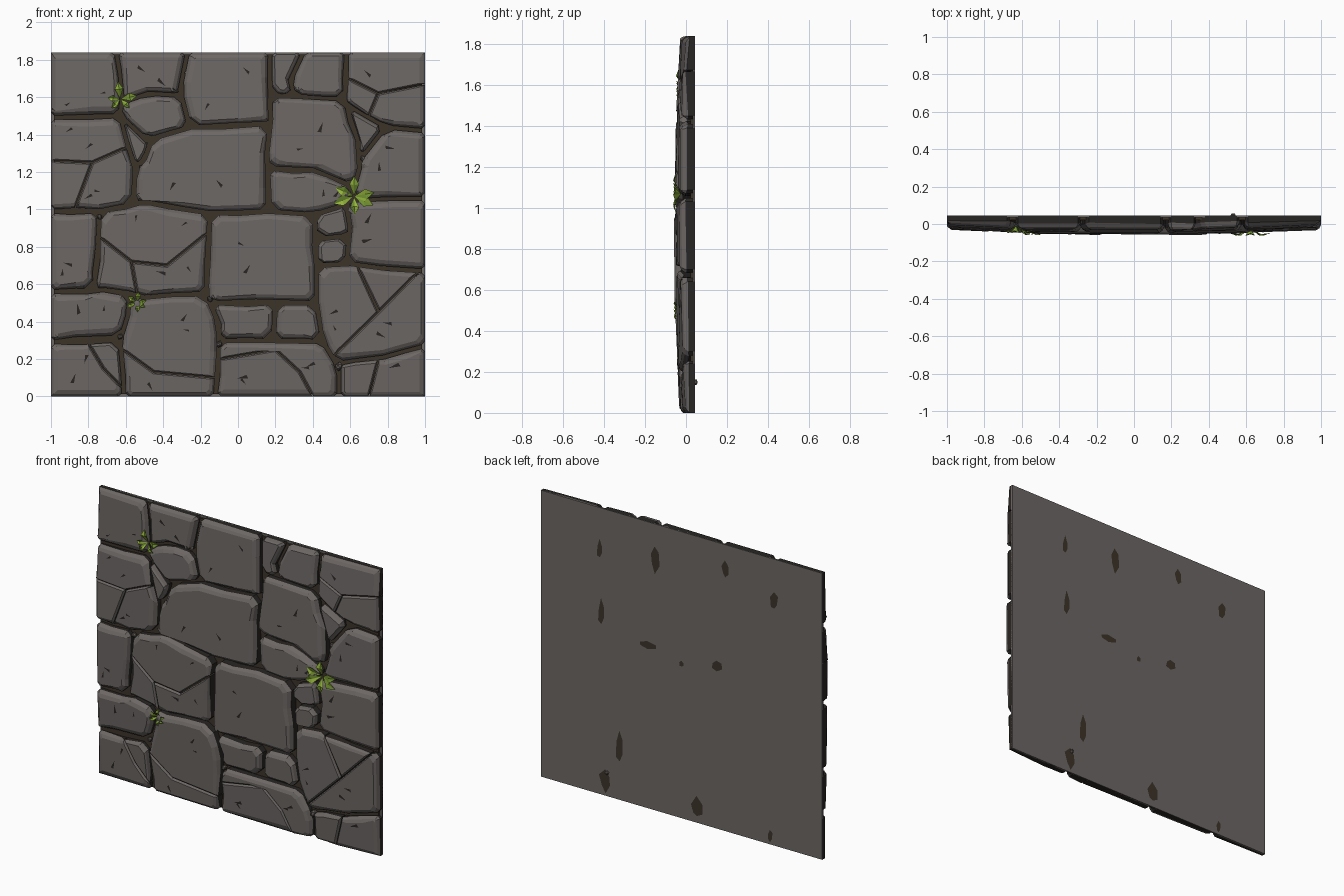
import bpy, bmesh, math, random
from mathutils import Vector as V, Matrix

if "Cube" in bpy.data.objects:
    bpy.data.objects.remove(bpy.data.objects["Cube"])

random.seed(4)
H, BACK = 1.84, 0.045


def material(name, rgb):
    m = bpy.data.materials.new(name)
    m.diffuse_color = (*rgb, 1)
    m.use_nodes = True
    m.node_tree.nodes["Principled BSDF"].inputs["Base Color"].default_value = m.diffuse_color
    return m


STONE = material("grey stone", (0.152, 0.137, 0.130))
DARK = material("dark crevice", (0.022, 0.019, 0.017))
MORTAR = material("brown earth", (0.045, 0.034, 0.022))
PEBBLE = material("pebble grey", (0.115, 0.10, 0.09))
LEAF = material("leaf green", (0.30, 0.46, 0.045))
LEAF_DARK = material("leaf shade green", (0.16, 0.28, 0.03))

# Joint paths between stones: each one splits the cell it runs through
UPPER = [
    [(-1, .99), (-.74, .99), (-.5, 1.04), (-.15, .98), (.16, .99), (.4, .97), (.53, 1.01), (.61, 1.05), (1, 1.06)],
    [(.17, 1.84), (.175, 1.48), (.155, 1.3), (.17, .99)],
    [(-1, 1.49), (-.63, 1.5), (-.49, 1.37), (-.25, 1.44), (.16, 1.46)],
    [(-.65, 1.84), (-.62, 1.6), (-.63, 1.5)],
    [(-.27, 1.84), (-.31, 1.64), (-.26, 1.44)],
    [(-.62, 1.57), (-.48, 1.62), (-.3, 1.61)],
    [(-.63, 1.5), (-.55, 1.22), (-.56, 1.03)],
    [(-.46, 1.38), (-.5, 1.27), (-.55, 1.21)],
    [(.17, 1.61), (.57, 1.59), (.64, 1.37), (.65, 1.22), (.6, 1.05)],
    [(.17, 1.22), (.4, 1.21), (.62, 1.12)],
    [(.58, 1.84), (.575, 1.59)],
    [(.35, 1.84), (.28, 1.69), (.3, 1.6)],
    [(.58, 1.56), (.79, 1.44), (1, 1.42)],
    [(.79, 1.44), (.65, 1.26)],
]
LOWER = [
    [(-.15, .98), (-.17, .55), (-.1, .38), (-.12, 0)],
    [(-1, .56), (-.72, .57), (-.5, .53), (-.17, .55)],
    [(-.74, .99), (-.75, .8), (-.77, .57)],
    [(-.58, .54), (-.59, .43), (-.63, .3), (-.61, 0)],
    [(-1, .29), (-.63, .32)],
    [(.41, .97), (.42, .7), (.42, .5), (.45, .3), (.54, .15), (.54, 0)],
    [(-.15, .5), (.42, .5)],
    [(-.1, .3), (.45, .29)],
    [(.2, .5), (.19, .3)],
    [(.42, .7), (.6, .71), (1, .67)],
    [(.58, 1.03), (.6, .9), (.58, .71)],
    [(.42, .84), (.6, .86)],
    [(.53, .18), (.78, .21), (1, .27)],
]
# Cracks inside single stones
CRACKS = [
    [(-1, 1.26), (-.78, 1.25), (-.6, 1.33)], [(-.78, 1.25), (-.87, .99)],
    [(.58, 1.7), (.75, 1.62), (1, 1.67)], [(.75, 1.62), (.7, 1.5)],
    [(-.74, .85), (-.57, .72), (-.38, .7), (-.16, .87)], [(-.57, .72), (-.54, .55)],
    [(.96, .67), (.75, .45), (.5, .2)], [(.64, .7), (.74, .47)],
    [(-.61, .25), (-.45, .13), (-.12, .1)],
    [(-.1, .2), (.2, .25), (.33, .13), (.4, 0)],
    [(-.8, .31), (-.72, .15), (-.62, .05)], [(.75, .2), (.7, 0)],
]


def nearest(poly, p):
    best = None
    for i, a in enumerate(poly):
        e = poly[(i + 1) % len(poly)] - a
        t = max(0, min(1, (p - a).dot(e) / max(e.length_squared, 1e-9)))
        d = (a + e * t - p).length
        if best is None or d < best[0]:
            best = (d, i, t, a + e * t)
    return best


def inside(poly, p):
    hit = False
    for a, b in zip(poly, poly[1:] + poly[:1]):
        if (a.y > p.y) != (b.y > p.y) and p.x < a.x + (b.x - a.x) * (p.y - a.y) / (b.y - a.y):
            hit = not hit
    return hit


def clean(poly, gap):
    out = []
    for p in poly:
        if not out or (p - out[-1]).length > gap:
            out.append(p)
    while len(out) > 3 and (out[0] - out[-1]).length <= gap:
        out.pop()
    return out


def split(cells, path, gap):
    """Cut the cell under the middle of the path; cells are (outline, parent outline)."""
    path = [V(p) for p in path]
    k = len(path) // 2
    mid = (path[k - 1] + path[k]) / 2
    for n, (poly, parent) in enumerate(cells):
        if inside(poly, mid):
            a, b = nearest(poly, path[0]), nearest(poly, path[-1])
            if a[1] + a[2] > b[1] + b[2]:
                a, b, path = b, a, path[::-1]
            inner = path[1:-1]
            one = [a[3]] + poly[a[1] + 1:b[1] + 1] + [b[3]] + inner[::-1]
            two = [b[3]] + poly[b[1] + 1:] + poly[:a[1] + 1] + [a[3]] + inner
            cells[n:n + 1] = [(clean(q, gap), parent) for q in (one, two)]
            return


def offset(poly, dist):
    """Move every edge inward by its own distance."""
    out, n = [], len(poly)
    for i, p in enumerate(poly):
        e1, e2 = (p - poly[i - 1]).normalized(), (poly[(i + 1) % n] - p).normalized()
        n1, n2, d1, d2 = V((-e1.y, e1.x)), V((-e2.y, e2.x)), dist[i - 1], dist[i]
        det = n1.x * n2.y - n1.y * n2.x
        v = (n1 * d1 + n2 * d2) / 2
        if abs(det) > .3:
            v = V((d1 * n2.y - d2 * n1.y, d2 * n1.x - d1 * n2.x)) / det
        lim = 2.5 * max(d1, d2)
        out.append(p + (v * (lim / v.length) if v.length > lim else v))
    return out


def on_border(p):
    return int(abs(p.x) > .999) + int(p.y < .001 or p.y > H - .001)


def chisel(poly):
    """Shrink a cell to its joint gap, clip its corners and roughen long edges."""
    n = len(poly)
    poly = offset(poly, [0 if on_border((poly[i] + poly[(i + 1) % n]) / 2) else .011 for i in range(n)])
    out = []
    for i, p in enumerate(poly):
        a, b = poly[i - 1] - p, poly[(i + 1) % n] - p
        turn = a.x * b.y - a.y * b.x        # negative at convex corners
        if on_border(p) < 2 and turn < -.35 * a.length * b.length:
            c = .018 if on_border(p) else random.uniform(.025, .045)
            out += [p + a.normalized() * min(c, a.length * .3), p + b.normalized() * min(c, b.length * .3)]
        else:
            out.append(p)
        if b.length > .22 and not on_border(p + b / 2):
            m = p + b * random.uniform(.35, .65)
            out.append(m + V((-b.y, b.x)).normalized() * random.uniform(-.006, .01))
    return clean(out, .01)


def make(name, bm, mats):
    me = bpy.data.meshes.new(name)
    bm.to_mesh(me)
    bm.free()
    for m in mats:
        me.materials.append(m)
    ob = bpy.data.objects.new(name, me)
    bpy.context.collection.objects.link(ob)
    return ob


def box(name, x, y0, y1, z0, z1, mat):
    bm = bmesh.new()
    bmesh.ops.create_cube(bm, size=1, matrix=Matrix.Translation((0, (y0 + y1) / 2, (z0 + z1) / 2))
                          @ Matrix.Diagonal((2 * x, y1 - y0, z1 - z0, 1)))
    make(name, bm, [mat])


def dome(x, z):
    return -.056 + .028 * (x * x + ((z - H / 2) / (H / 2)) ** 2)


def stone(name, poly, parent):
    n = len(poly)
    crack = [nearest(parent, (poly[i] + poly[(i + 1) % n]) / 2)[0] > .004 for i in range(n)]
    poly = offset(poly, [.003 if c else 0 for c in crack])
    area = abs(sum(a.x * b.y - b.x * a.y for a, b in zip(poly, poly[1:] + poly[:1]))) / 2
    wide = min(.036, .13 * math.sqrt(area))
    w = [.007 if c else wide * random.uniform(.55, 1.15) for c in crack]
    c = sum(poly, V((0, 0))) / n
    # flat face tangent to the gently domed wall, with a small random tilt
    gx = .056 * c.x + random.uniform(-.02, .02)
    gz = .056 * (c.y - H / 2) / (H / 2) ** 2 + random.uniform(-.02, .02)
    face = lambda p: dome(c.x, c.y) + gx * (p.x - c.x) + gz * (p.y - c.y)
    drop = [.013 if crack[i] or crack[i - 1] else random.uniform(.026, .036) for i in range(n)]
    rings = [(poly, [BACK - .003] * n),
             (poly, [min(.018, face(p) + d) for p, d in zip(poly, drop)])]
    mid, top = offset(poly, [k * .4 for k in w]), offset(poly, w)
    rings += [(mid, [face(p) + d * .33 for p, d in zip(mid, drop)]), (top, [face(p) for p in top])]
    bm = bmesh.new()
    vs = [[bm.verts.new((p.x, y, p.y)) for p, y in zip(*r)] for r in rings]
    for k in range(3):
        for i in range(n):
            j = (i + 1) % n
            f = bm.faces.new((vs[k][i], vs[k][j], vs[k + 1][j], vs[k + 1][i]))
            f.material_index = 1 if k == 0 else 0
    bm.faces.new(vs[3])
    # small dark chips on the larger faces
    for _ in range(2 if area > .06 else 0):
        p = random.choice(top).lerp(c, random.uniform(.25, .7))
        t, s = random.uniform(0, 6.28), random.uniform(.018, .035)
        pts = [p + V((math.cos(t + a), math.sin(t + a))) * s * r for a, r in ((0, 1), (2.7, .9), (3.5, .7))]
        if all(inside(top, q) for q in pts):
            bm.faces.new([bm.verts.new((q.x, face(q) - .0015, q.y)) for q in pts]).material_index = 1
    make(name, bm, [STONE, DARK])


# Stones
cells = [([V((-1, 0)), V((1, 0)), V((1, H)), V((-1, H))], None)]
for path in UPPER + LOWER:
    split(cells, path, .02)
cells = [(q, q) for q in (chisel(poly) for poly, _ in cells)]
for path in CRACKS:
    split(cells, path, .008)
for i, (poly, parent) in enumerate(cells):
    stone(f"stone_{i + 1:02d}", poly, parent)

# Mortar bed and flat stone back
box("mortar_bed", .985, .021, .036, .012, H - .012, MORTAR)
box("stone_back", 1, .034, BACK, 0, H, STONE)

# Earth patches showing on the back: x, z, width, height
PATCHES = [(.19, 1.62, .08, .2), (.58, 1.57, .05, .13), (-.31, 1.68, .06, .13), (-.66, 1.57, .06, .13),
           (.57, 1.17, .06, .18), (.24, 1.05, .18, .06), (0, .99, .04, .05), (-.25, 1.05, .09, .08),
           (.44, .34, .06, .22), (.54, .1, .1, .18), (-.11, .09, .1, .15), (-.63, .05, .04, .1)]
bm = bmesh.new()
for x, z, w, h in PATCHES:
    ring = [(a, random.uniform(.6, 1.1)) for a in (.3, 1.5, 2.6, 3.6, 4.7, 5.6)]
    bm.faces.new([bm.verts.new((x + w / 2 * r * math.cos(a), BACK + .001, max(0, z + h / 2 * r * math.sin(a))))
                  for a, r in reversed(ring)])
make("back_earth_patches", bm, [MORTAR])

# Pebbles in the wide joints
bm = bmesh.new()
for x, z, y, r in [(-.51, 1.22, .005, .022), (-.52, 1.09, .005, .026), (-.27, 1.73, .01, .018),
                   (.23, 1.65, .005, .026), (.54, .16, .0, .026), (.53, .15, .042, .018), (-.8, .96, .005, .018),
                   (-.74, .96, .005, .018), (-.15, .52, .005, .018), (.67, 1.27, .005, .02),
                   (-.1, .28, .005, .02), (-.63, .32, .005, .018)]:
    bmesh.ops.create_icosphere(bm, subdivisions=1, radius=r, matrix=Matrix.Translation((x, y, z))
                               @ Matrix.Rotation(random.uniform(0, 6), 4, 'Y') @ Matrix.Diagonal((1, 1, .8, 1)))
make("pebbles", bm, [PEBBLE])


# Leafy sprouts: folded leaves fanning out from a joint
def sprout(name, x, z, size, count):
    bm = bmesh.new()
    y = dome(x, z)
    for k in range(count):
        t = math.tau * k / count + random.uniform(-.25, .25) + .4
        s = size * random.uniform(.75, 1.1)
        d, q = V((math.cos(t), 0, math.sin(t))), V((-math.sin(t), 0, math.cos(t)))
        at = lambda u, v, dy: bm.verts.new(V((x, y + dy, z)) + d * u * s + q * v * s)
        base, ridge, tip = at(.03, 0, .02), at(.55, 0, -.010), at(1, 0, -.004)
        left, right = at(.6, .24, -.018), at(.6, -.24, -.018)
        for tri, m in (((base, ridge, left), 0), ((ridge, tip, left), 0),
                       ((base, right, ridge), 1), ((ridge, right, tip), 1)):
            bm.faces.new(tri).material_index = m
    make(name, bm, [LEAF, LEAF_DARK])


sprout("sprout_upper_left", -.63, 1.59, .085, 5)
sprout("sprout_right", .62, 1.07, .105, 6)
sprout("sprout_lower_left", -.54, .5, .06, 6)
